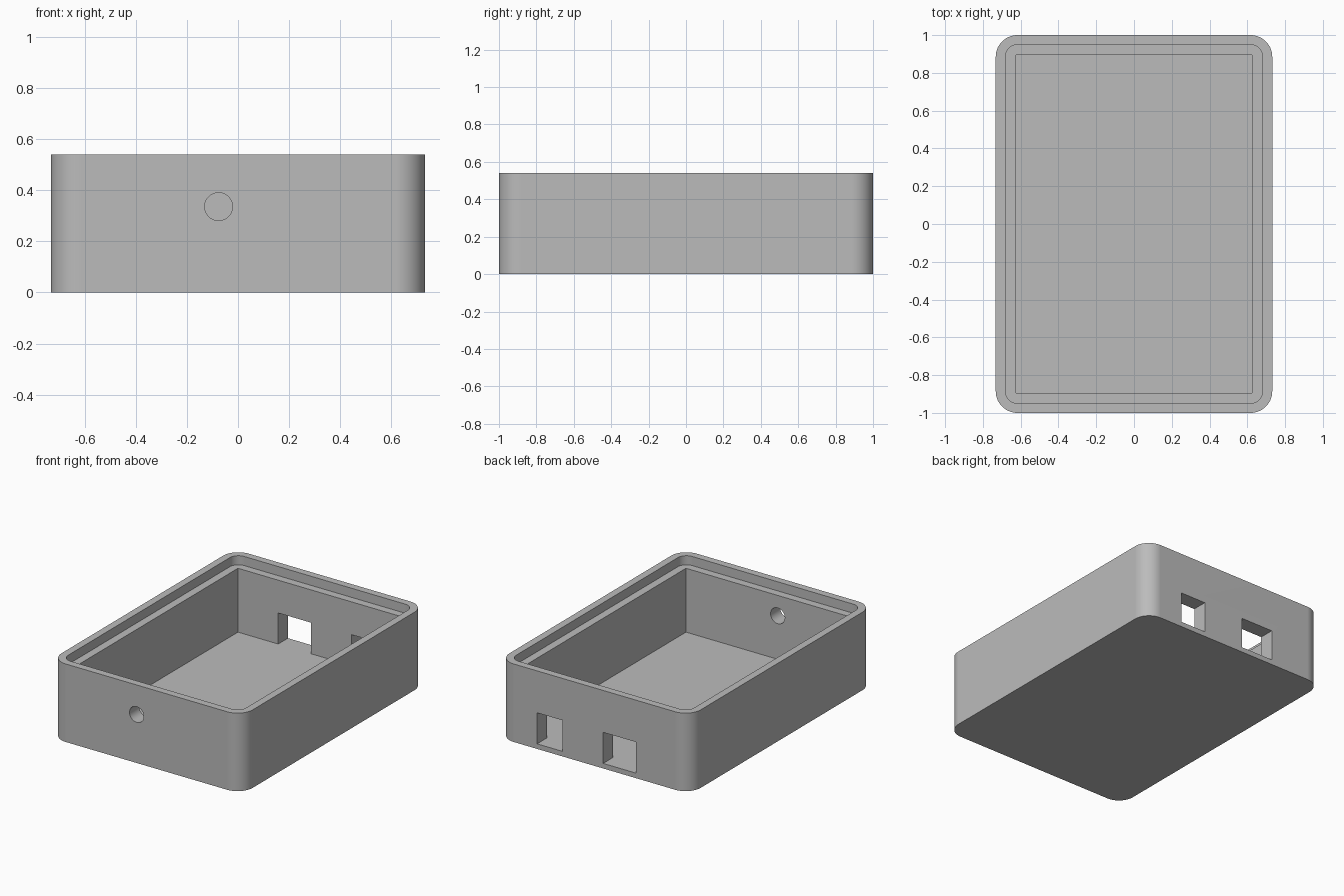
import bpy
import bmesh
from math import radians
from mathutils import Matrix

WIDTH, LENGTH, HEIGHT = 1.464, 2.0, 0.54
FLOOR, LEDGE = 0.035, 0.477
LIP, WALL = 0.051, 0.106          # insets from the outside
CORNER = 0.115

old = bpy.data.objects.get("Cube")
if old:
    bpy.data.objects.remove(old, do_unlink=True)

grey = bpy.data.materials.new("light grey plastic")
grey.use_nodes = True
colour = (0.5, 0.5, 0.5, 1)
grey.diffuse_color = colour
grey.node_tree.nodes["Principled BSDF"].inputs["Base Color"].default_value = colour


def finish(bm, name):
    mesh = bpy.data.meshes.new(name)
    bm.normal_update()
    bm.to_mesh(mesh)
    bm.free()
    mesh.materials.append(grey)
    obj = bpy.data.objects.new(name, mesh)
    bpy.context.collection.objects.link(obj)
    return obj


def box(name, low, high, radius=0, segments=14):
    """Box between two corners, with its upright edges rounded."""
    size = [b - a for a, b in zip(low, high)]
    middle = [(a + b) / 2 for a, b in zip(low, high)]
    bm = bmesh.new()
    bmesh.ops.create_cube(bm, size=1, matrix=Matrix.Translation(middle) @ Matrix.Diagonal((*size, 1)))
    if radius:
        upright = [e for e in bm.edges if abs(e.verts[0].co.z - e.verts[1].co.z) > size[2] / 2]
        bmesh.ops.bevel(bm, geom=upright, offset=radius, offset_type='OFFSET',
                        segments=segments, profile=0.5, affect='EDGES')
    return finish(bm, name)


def tray_box(name, inset, bottom, top, radius=0):
    x, y = WIDTH / 2 - inset, LENGTH / 2 - inset
    return box(name, (-x, -y, bottom), (x, y, top), radius)


def cut(target, cutter):
    mod = target.modifiers.new("cut", 'BOOLEAN')
    mod.object, mod.operation, mod.solver = cutter, 'DIFFERENCE', 'EXACT'
    bpy.context.view_layer.objects.active = target
    bpy.ops.object.modifier_apply(modifier=mod.name)
    bpy.data.objects.remove(cutter, do_unlink=True)


# Outer shell, lid recess and cavity
case = tray_box("enclosure_base", 0, 0, HEIGHT, CORNER)
cut(case, tray_box("lid_recess", LIP, LEDGE, HEIGHT + 0.1, CORNER - LIP))
cut(case, tray_box("cavity", WALL, FLOOR, HEIGHT + 0.1))

# Two connector openings in the back wall, level with the floor
for low_x, high_x in ((-0.318, -0.066), (0.244, 0.44)):
    cut(case, box("connector_opening", (low_x, 0.85, FLOOR), (high_x, 1.1, 0.25)))

# Round cable hole in the front wall
bm = bmesh.new()
bmesh.ops.create_cone(bm, cap_ends=True, segments=48, radius1=0.0545, radius2=0.0545, depth=0.3,
                      matrix=Matrix.Translation((-0.076, -0.95, 0.336)) @ Matrix.Rotation(radians(90), 4, 'X'))
cut(case, finish(bm, "cable_hole"))

# Smooth corners, crisp edges
bpy.ops.object.select_all(action='DESELECT')
case.select_set(True)
bpy.context.view_layer.objects.active = case
bpy.ops.object.shade_smooth_by_angle(angle=radians(30))
normals = case.modifiers.new("flat sides", 'WEIGHTED_NORMAL')
normals.keep_sharp = True
